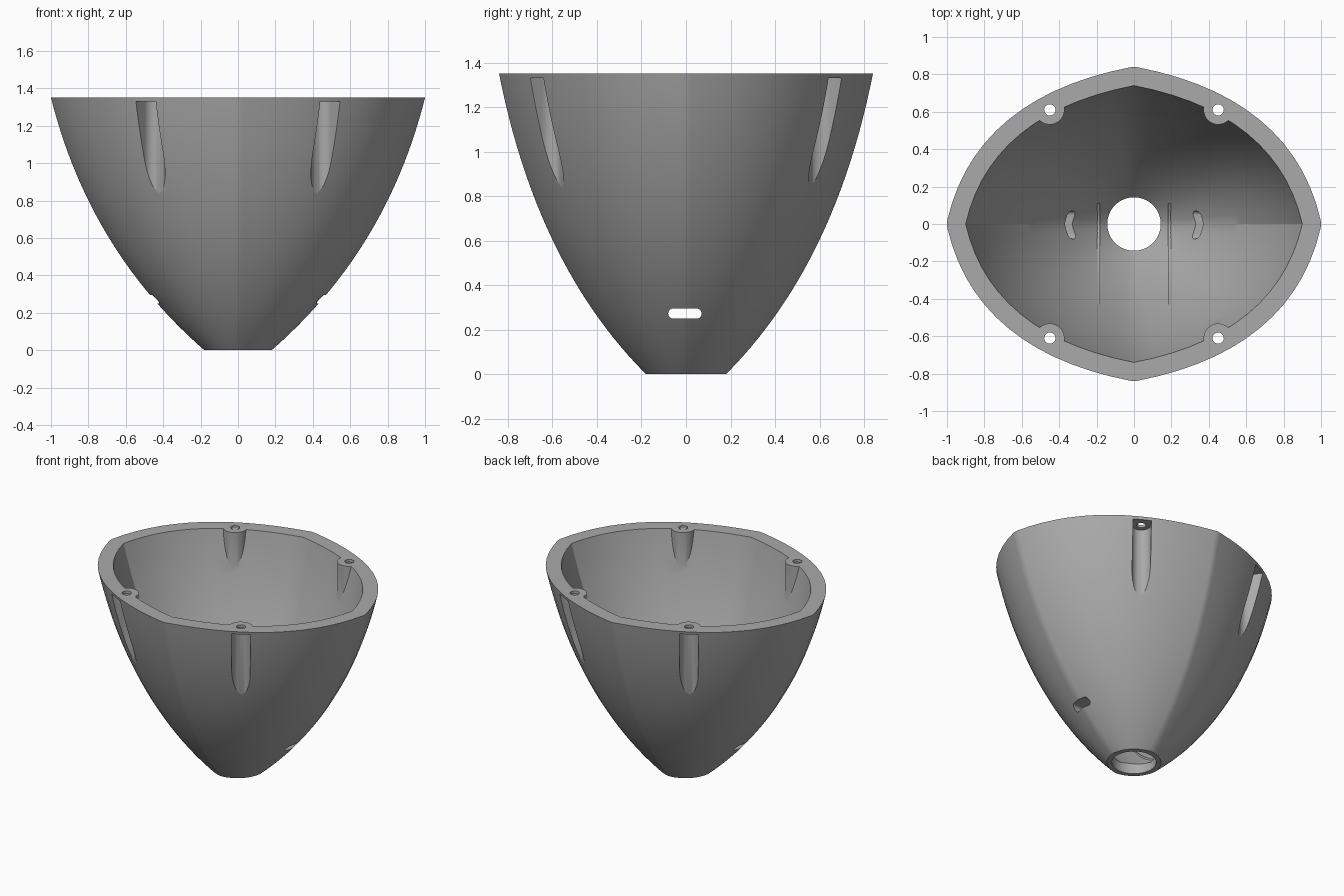
import bpy, bmesh, math
from mathutils import Vector
from mathutils.bvhtree import BVHTree

if "Cube" in bpy.data.objects:
    bpy.data.objects.remove(bpy.data.objects["Cube"])

HEIGHT, WALL, ROOF = 1.35, 0.1, 1.33

grey = bpy.data.materials.new("plain_grey")
grey.use_nodes = True
colour = (0.4, 0.4, 0.4, 1)
grey.diffuse_color = colour
grey.node_tree.nodes["Principled BSDF"].inputs["Base Color"].default_value = colour


def loft(name, rings):
    """Closed solid through rings with equal point counts."""
    bm = bmesh.new()
    rows = [[bm.verts.new(p) for p in ring] for ring in rings]
    n = len(rows[0])
    for low, high in zip(rows, rows[1:]):
        for i in range(n):
            j = (i + 1) % n
            bm.faces.new((low[i], low[j], high[j], high[i]))
    bm.faces.new(rows[0][::-1])
    bm.faces.new(rows[-1])
    bmesh.ops.recalc_face_normals(bm, faces=bm.faces)
    mesh = bpy.data.meshes.new(name)
    bm.to_mesh(mesh)
    bm.free()
    mesh.materials.append(grey)
    ob = bpy.data.objects.new(name, mesh)
    bpy.context.collection.objects.link(ob)
    return ob


def prism(name, outline, z0, z1):
    return loft(name, [[(x, y, z) for x, y in outline] for z in (z0, z1)])


def circle(cx, cy, r, n=40):
    return [(cx + r * math.cos(math.tau * i / n), cy + r * math.sin(math.tau * i / n))
            for i in range(n)]


def subtract(ob, cutter):
    mod = ob.modifiers.new("cut", "BOOLEAN")
    mod.operation, mod.solver, mod.object = "DIFFERENCE", "EXACT", cutter
    bpy.context.view_layer.objects.active = ob
    bpy.ops.object.modifier_apply(modifier=mod.name)
    bpy.data.objects.remove(cutter)


def reach(z, end, knee, knee_z):
    """Half width of the outside at height z, along a parabolic arc."""
    a = HEIGHT - 2 * knee_z
    t = (math.sqrt(knee_z ** 2 + a * z) - knee_z) / a
    return (1 - t) ** 2 * 0.18 + 2 * t * (1 - t) * knee + t * t * end


def section(z, offset, steps=14, corner=6):
    """Four bowed sides meeting in corners, pushed outward by offset."""
    a = reach(z, 1.0, 0.796, 0.536) - WALL
    b = reach(z, 0.84, 0.67, 0.49) - WALL
    p0, p1, p2 = Vector((a, 0)), Vector((0.85 * a, 0.8 * b)), Vector((0, b))
    quarter = []
    start = math.atan2(a - p1.x, p1.y)
    stop = math.atan2(p1.x, b - p1.y)
    if offset:
        quarter += [p0 + offset * Vector((math.cos(start * i / corner), math.sin(start * i / corner)))
                    for i in range(corner)]
    for i in range(steps + 1):
        t = i / steps
        p = (1 - t) ** 2 * p0 + 2 * t * (1 - t) * p1 + t * t * p2
        d = ((1 - t) * (p1 - p0) + t * (p2 - p1)).normalized()
        quarter.append(p + offset * Vector((d.y, -d.x)))
    if offset:
        for i in range(1, corner + 1):
            ang = stop + (math.pi / 2 - stop) * i / corner
            quarter.append(p2 + offset * Vector((math.cos(ang), math.sin(ang))))
    half = quarter + [Vector((-p.x, p.y)) for p in quarter[-2::-1]]
    ring = half + [Vector((p.x, -p.y)) for p in half[-2:0:-1]]
    return [(p.x, p.y, z) for p in ring]


# Outer body and the cavity that hollows it
levels = [HEIGHT * (i / 28) ** 1.25 for i in range(29)]
shell = loft("shell", [section(z, WALL) for z in levels])
cavity = loft("cavity", [section(z, 0) for z in [0.01] + levels[1:] + [1.42]])
inside = BVHTree.FromObject(cavity, bpy.context.evaluated_depsgraph_get())

# Screw bosses stay standing in the cavity
corners = [(sx, sy) for sx in (-1, 1) for sy in (-1, 1)]
for sx, sy in corners:
    subtract(cavity, prism("boss", circle(sx * 0.45, sy * 0.61, 0.078), 0.4, 1.5))
subtract(shell, cavity)

# Outside pockets under the rim, with screw holes through it
out = Vector((0.58, 0.81)).normalized()
side = Vector((out.y, -out.x))
for sx, sy in corners:
    axis = Vector((0.45, 0.61))
    outline = [axis + 0.06 * (side * math.cos(a) - out * math.sin(a))
               for a in [math.pi * i / 20 for i in range(21)]]
    outline += [axis + 0.4 * out - 0.06 * side, axis + 0.4 * out + 0.06 * side]
    subtract(shell, prism("pocket", [(sx * p.x, sy * p.y) for p in outline], 0.3, ROOF))
    subtract(shell, prism("screw_hole", circle(sx * 0.45, sy * 0.61, 0.03, 24), 1.2, 1.5))

# Round opening at the bottom
subtract(shell, prism("bottom_hole", circle(0, 0, 0.143, 64), -0.1, 0.2))

# Rounded slot through both side walls
slot = []
for i in range(26):
    a = math.pi * (i if i < 13 else i - 1) / 12
    slot.append(((0.052 if i < 13 else -0.052) + 0.023 * math.sin(a) - 0.005,
                 0.272 + 0.023 * math.cos(a)))
subtract(shell, loft("slot", [[(x, y, z) for y, z in slot] for x in (-1.2, 1.2)]))

# Two thin ribs lying along the cavity floor
for s, name in ((1, "left_rib"), (-1, "right_rib")):
    rows = []
    for i in range(25):
        y = 0.11 - 0.54 * i / 24
        hit = inside.ray_cast(Vector((s * 0.19, y, 1.3)), Vector((0, 0, -1)))[0]
        rows.append([(s * 0.19 + dx, y, hit.z + dz)
                     for dx, dz in ((-0.008, -0.02), (0.008, -0.02), (0.008, 0.006), (-0.008, 0.006))])
    loft(name, rows)

# Smooth walls, crisp rims
bpy.ops.object.select_all(action="DESELECT")
shell.select_set(True)
bpy.context.view_layer.objects.active = shell
bpy.ops.object.shade_smooth_by_angle(angle=math.radians(25))
